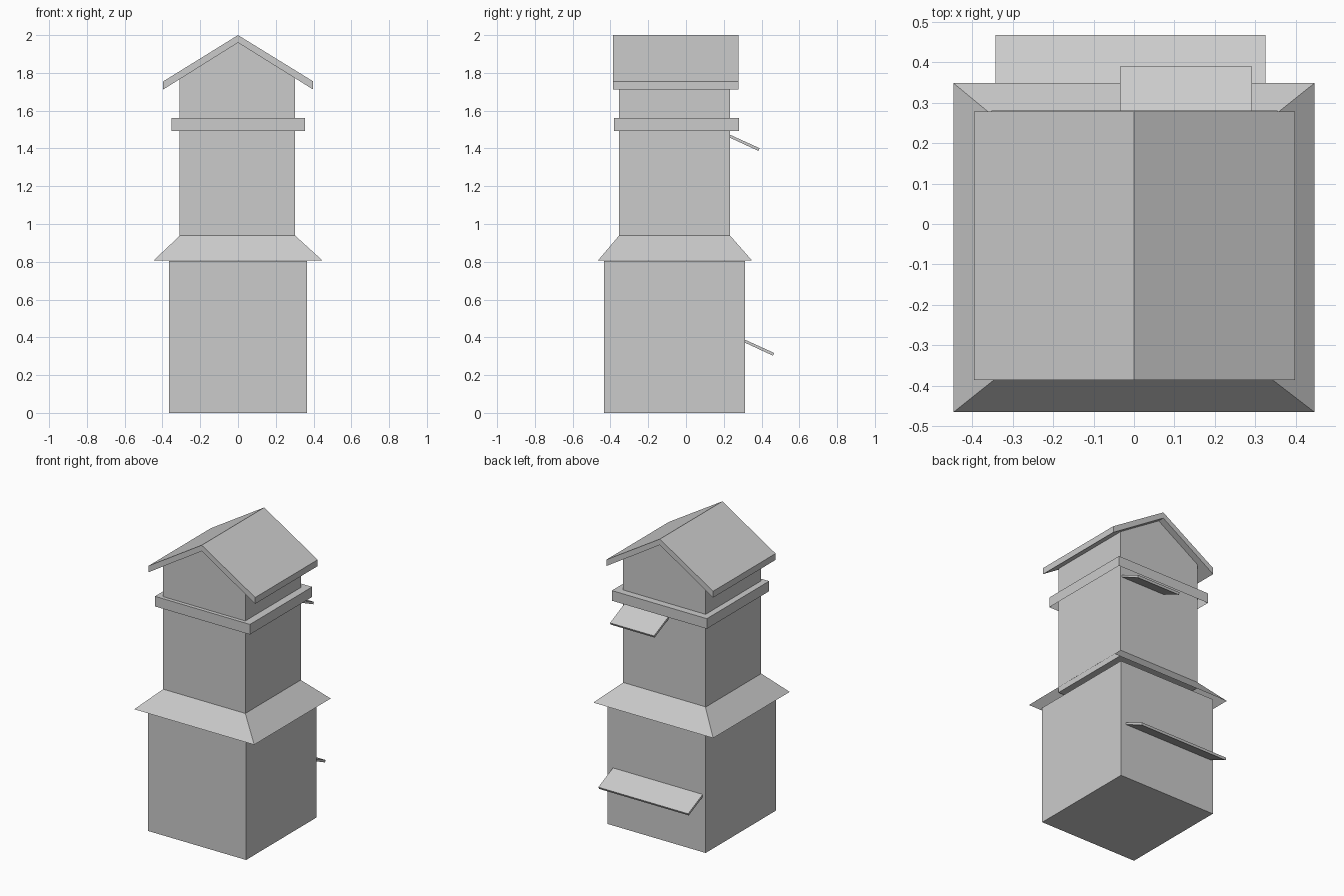
import bpy
import bmesh

cube = bpy.data.objects.get("Cube")
if cube:
    bpy.data.objects.remove(cube, do_unlink=True)

grey = bpy.data.materials.new("plain grey")
grey.use_nodes = True
colour = (0.6, 0.6, 0.6, 1)
grey.diffuse_color = colour
grey.node_tree.nodes["Principled BSDF"].inputs["Base Color"].default_value = colour


def finish(name, bm, fix=True):
    if fix:
        bmesh.ops.recalc_face_normals(bm, faces=bm.faces)
    mesh = bpy.data.meshes.new(name)
    bm.to_mesh(mesh)
    bm.free()
    mesh.materials.append(grey)
    obj = bpy.data.objects.new(name, mesh)
    bpy.context.collection.objects.link(obj)
    return obj


def rect(bm, x0, x1, y0, y1, z):
    return [bm.verts.new(p) for p in ((x0, y0, z), (x1, y0, z), (x1, y1, z), (x0, y1, z))]


def tier(name, low, high, bottom=True, top=True):
    """Four-sided solid or open shell between two level rectangles."""
    bm = bmesh.new()
    a, b = rect(bm, *low), rect(bm, *high)
    for i in range(4):
        j = (i + 1) % 4
        bm.faces.new((a[i], a[j], b[j], b[i]))
    if bottom:
        bm.faces.new(a[::-1])
    if top:
        bm.faces.new(b)
    return finish(name, bm, fix=False)


def prism(name, profile, axis, start, end):
    """Extrude a closed profile along x (profile in y, z) or y (profile in x, z)."""
    bm = bmesh.new()
    place = (lambda u, v: (start, u, v)) if axis == "x" else (lambda u, v: (u, start, v))
    face = bm.faces.new([bm.verts.new(place(u, v)) for u, v in profile])
    new = bmesh.ops.extrude_face_region(bm, geom=[face])["geom"]
    shift = (end - start, 0, 0) if axis == "x" else (0, end - start, 0)
    bmesh.ops.translate(bm, vec=shift, verts=[v for v in new if isinstance(v, bmesh.types.BMVert)])
    return finish(name, bm)


# Lower storey and the flared skirt roof above it
tier("lower_storey", (-0.365, 0.365, -0.435, 0.312, 0), (-0.365, 0.365, -0.435, 0.312, 0.805))
tier("skirt_roof", (-0.446, 0.446, -0.465, 0.348, 0.808),
     (-0.308, 0.303, -0.355, 0.234, 0.938), bottom=False, top=False)

# Upper storey with gabled ends
prism("upper_storey", [(-0.31, 0.9), (0.303, 0.9), (0.303, 1.773), (0, 1.96), (-0.31, 1.769)],
      "y", -0.355, 0.234)

# Band around the upper storey
band = (-0.352, 0.355, -0.38, 0.281)
tier("upper_band", (*band, 1.492), (*band, 1.56), bottom=False)

# Pitched roof
prism("gable_roof", [(-0.396, 1.755), (0, 2), (0.398, 1.755), (0.398, 1.712), (0, 1.96), (-0.396, 1.712)],
      "y", -0.386, 0.278)

# Sloping landing boards on the back
for name, x0, x1, y, z in (("lower_landing_board", -0.343, 0.325, 0.307, 0.39),
                           ("upper_landing_board", -0.035, 0.292, 0.23, 1.474)):
    prism(name, [(y, z), (y + 0.16, z - 0.073), (y + 0.153, z - 0.087), (y, z - 0.016)], "x", x0, x1)
